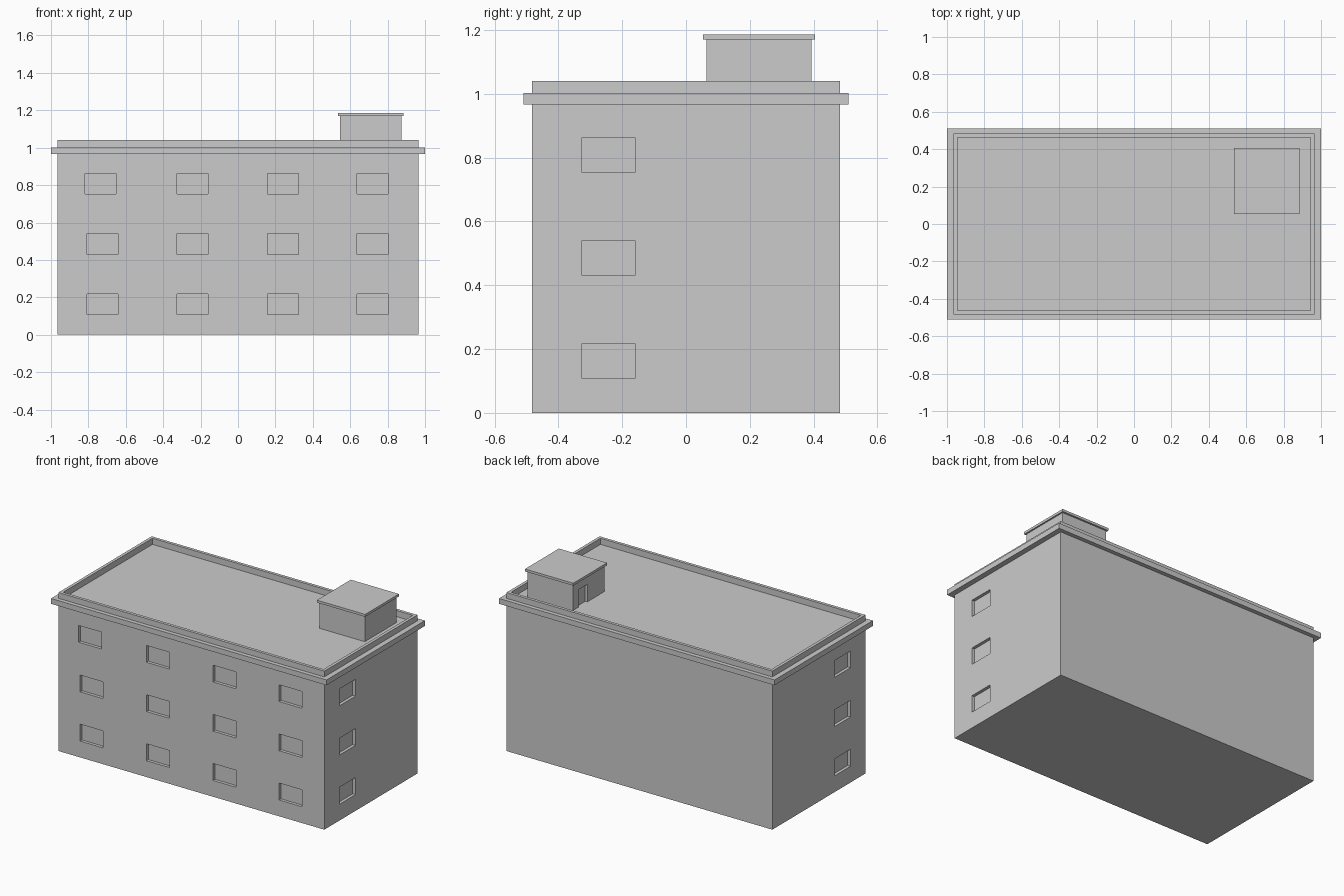
import bpy, bmesh

if "Cube" in bpy.data.objects:
    bpy.data.objects.remove(bpy.data.objects["Cube"])


def make_object(name, bm):
    bmesh.ops.recalc_face_normals(bm, faces=bm.faces[:])
    mesh = bpy.data.meshes.new(name)
    bm.to_mesh(mesh)
    bm.free()
    obj = bpy.data.objects.new(name, mesh)
    bpy.context.collection.objects.link(obj)
    return obj


def add_box(bm, x0, x1, y0, y1, z0, z1):
    verts = bmesh.ops.create_cube(bm, size=1)["verts"]
    for v in verts:
        v.co.x = x1 if v.co.x > 0 else x0
        v.co.y = y1 if v.co.y > 0 else y0
        v.co.z = z1 if v.co.z > 0 else z0


def boxes(name, *specs):
    bm = bmesh.new()
    for s in specs:
        add_box(bm, *s)
    return make_object(name, bm)


def stacked_rectangles(name, levels):
    """Closed solid through rectangular rings given as (half x, half y, z)."""
    bm = bmesh.new()
    rings = [[bm.verts.new((sx * hx, sy * hy, z))
              for sx, sy in ((-1, -1), (1, -1), (1, 1), (-1, 1))]
             for hx, hy, z in levels]
    for a, b in zip(rings, rings[1:]):
        for i in range(4):
            j = (i + 1) % 4
            bm.faces.new((a[i], a[j], b[j], b[i]))
    bm.faces.new(rings[0])
    bm.faces.new(rings[-1])
    return make_object(name, bm)


def cut(obj, cutter):
    cutter.hide_render = True
    mod = obj.modifiers.new("recesses", "BOOLEAN")
    mod.operation = "DIFFERENCE"
    mod.solver = "EXACT"
    mod.object = cutter
    dg = bpy.context.evaluated_depsgraph_get()
    mesh = bpy.data.meshes.new_from_object(obj.evaluated_get(dg))
    obj.modifiers.clear()
    obj.data = mesh
    bpy.data.objects.remove(cutter)


W, D = 0.965, 0.483      # half size of the walls
RECESS = 0.02

# Walls, projecting cornice, parapet and sunken flat roof
building = stacked_rectangles("building_shell", [
    (W, D, 0), (W, D, 0.967),
    (1.0, 0.51, 0.967), (1.0, 0.51, 1.002),
    (W, D, 1.002), (W, D, 1.04),
    (W - 0.02, D - 0.02, 1.04), (W - 0.02, D - 0.02, 1.0)])

# Window recesses: four columns in front, one column on each end wall
windows = []
for z0, z1 in ((0.107, 0.218), (0.43, 0.54), (0.753, 0.863)):
    for x in (-0.735 if z0 > 0.7 else -0.725, -0.243, 0.24, 0.72):
        windows.append((x - 0.083, x + 0.083, -D - 0.1, -D + RECESS, z0, z1))
    for s in (-1, 1):
        xs = sorted((s * (W - RECESS), s * (W + 0.1)))
        windows.append((*xs, -0.326, -0.16, z0, z1))
cut(building, boxes("window_cutter", *windows))

# Stair hut on the roof with a recessed door facing left
hut = boxes("roof_hut", (0.545, 0.875, 0.065, 0.393, 1.0, 1.17))
cut(hut, boxes("door_cutter", (0.5, 0.56, 0.245, 0.335, 0.9, 1.115)))
boxes("roof_hut_cap", (0.535, 0.885, 0.054, 0.405, 1.17, 1.186))
